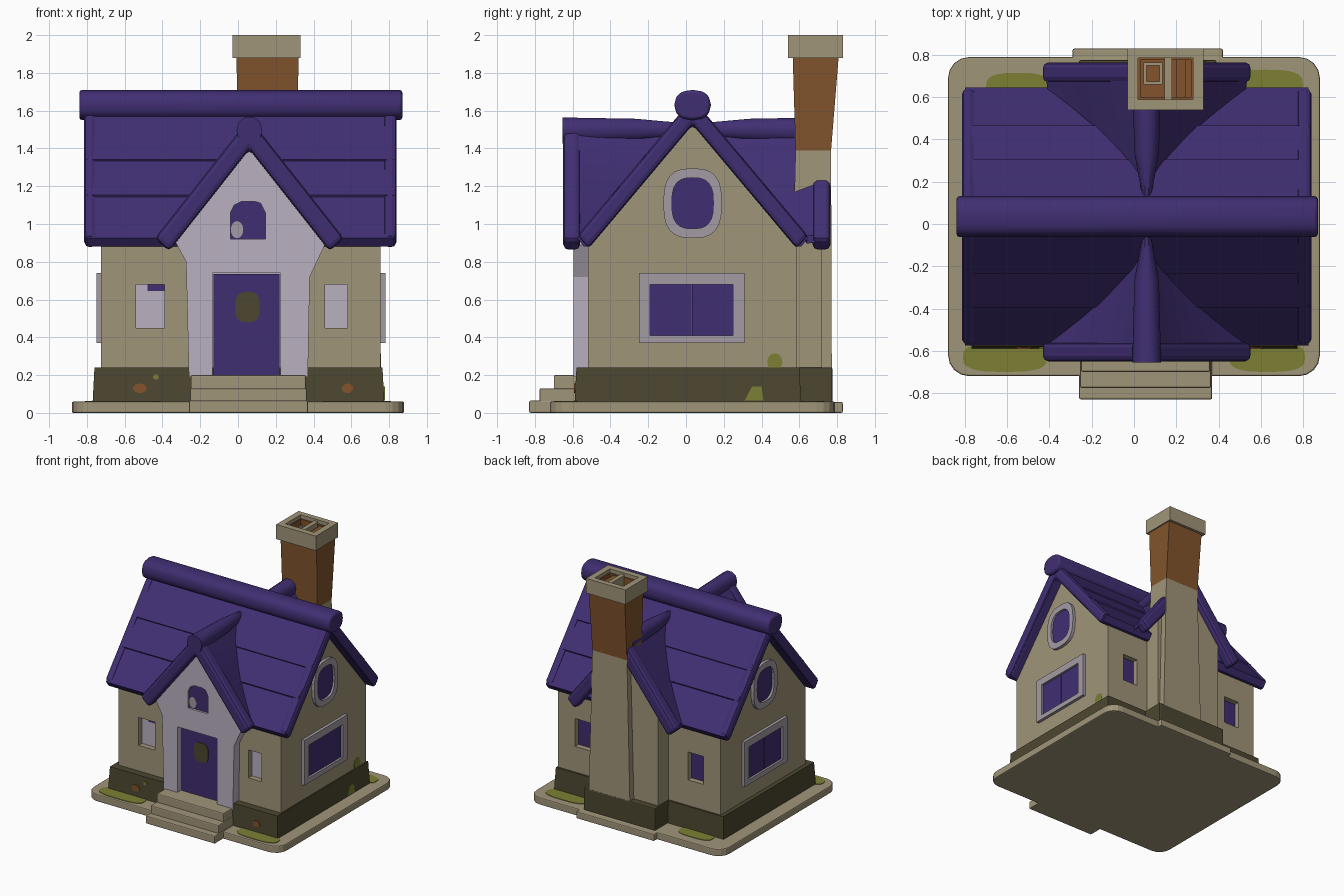
import bpy, bmesh, math
from mathutils import Vector

if "Cube" in bpy.data.objects:
    bpy.data.objects.remove(bpy.data.objects["Cube"])


def material(name, *rgb):
    m = bpy.data.materials.new(name)
    lin = [((c / 255 + 0.055) / 1.055) ** 2.4 for c in rgb]
    m.diffuse_color = (*lin, 1)
    m.use_nodes = True
    m.node_tree.nodes["Principled BSDF"].inputs["Base Color"].default_value = m.diffuse_color
    return m


PURPLE = material("purple", 64, 46, 114)
TAN = material("tan stone", 160, 149, 121)
LILAC = material("pale lilac", 186, 177, 192)
GREY = material("lilac grey", 164, 155, 164)
BRICK = material("brick brown", 130, 84, 44)
DARK = material("dark olive", 76, 71, 48)
MOSS = material("moss green", 124, 128, 52)


def place(axis, a, u, v):
    return {"x": (a, u, v), "y": (u, a, v), "z": (u, v, a)}[axis]


def skin(name, loops, mat, ring=False, bevel=0.0):
    """Solid through successive vertex loops; ring joins last loop to first."""
    bm = bmesh.new()
    rows = [[bm.verts.new(p) for p in lp] for lp in loops]
    n = len(rows[0])
    pairs = list(zip(rows, rows[1:])) + ([(rows[-1], rows[0])] if ring else [])
    for r, s in pairs:
        for i in range(n):
            j = (i + 1) % n
            bm.faces.new((r[i], r[j], s[j], s[i]))
    if not ring:
        bm.faces.new(rows[0])
        bm.faces.new(rows[-1])
    bmesh.ops.recalc_face_normals(bm, faces=bm.faces)
    me = bpy.data.meshes.new(name)
    bm.to_mesh(me)
    bm.free()
    me.materials.append(mat)
    ob = bpy.data.objects.new(name, me)
    bpy.context.collection.objects.link(ob)
    if bevel:
        b = ob.modifiers.new("soft edges", "BEVEL")
        b.width, b.segments = bevel, 2
    return ob


def prism(name, pts, axis, a, b, mat, bevel=0.0):
    return skin(name, [[place(axis, k, *p) for p in pts] for k in (a, b)], mat, bevel=bevel)


def frame(name, outer, inner, axis, a, b, mat):
    loops = [(outer, a), (outer, b), (inner, b), (inner, a)]
    return skin(name, [[place(axis, k, *p) for p in l] for l, k in loops], mat, ring=True)


def rect(u0, u1, v0, v1):
    return [(u0, v0), (u1, v0), (u1, v1), (u0, v1)]


def box(name, x0, x1, y0, y1, z0, z1, mat, bevel=0.0):
    return prism(name, rect(x0, x1, y0, y1), "z", z0, z1, mat, bevel)


def oval(u, v, ru, rv, power=2.0, n=24):
    out = []
    for i in range(n):
        c, s = math.cos(math.tau * i / n), math.sin(math.tau * i / n)
        out.append((u + ru * math.copysign(abs(c) ** (2 / power), c),
                    v + rv * math.copysign(abs(s) ** (2 / power), s)))
    return out


def rounded(u0, u1, v0, v1, r):
    out = []
    for k, (u, v) in enumerate(rect(u0 + r, u1 - r, v0 + r, v1 - r)):
        for i in range(5):
            a = math.pi + math.pi / 2 * (k + i / 4)
            out.append((u + r * math.cos(a), v + r * math.sin(a)))
    return out


def cut(ob, cutter):
    m = ob.modifiers.new("cut", "BOOLEAN")
    m.operation, m.object = "DIFFERENCE", cutter
    bpy.context.view_layer.objects.active = ob
    bpy.ops.object.modifier_apply(modifier=m.name)


def chevron(c, half, apex, slope, thick, foot):
    f = half - foot
    zi = apex - slope * f - thick
    return [(c - half, apex - slope * half), (c, apex), (c + half, apex - slope * half),
            (c + f, zi), (c, apex - thick), (c - f, zi)]


CY, CX = 0.035, 0.06          # main ridge line, cross-gable line
MID = 0.015                   # middle of the house in x

# Ground slab, steps, foundation
prism("ground_slab", rounded(-0.88, 0.88, -0.72, 0.79, 0.1), "z", 0, 0.06, TAN, 0.008)
box("rear_slab", -0.29, 0.42, 0.6, 0.83, 0, 0.058, TAN, 0.008)
for i, (y, z) in enumerate([(-0.83, 0.065), (-0.775, 0.13), (-0.70, 0.2)]):
    box(f"step_{i}", -0.26 + 0.005 * i, 0.37 - 0.005 * i, y, -0.5, 0, z, TAN, 0.008)
base = skin("foundation", [[(*p, z) for p in rect(-0.77 + e, 0.775 - e, -0.59 + e, 0.61 - e)]
                           for z, e in ((0.05, 0), (0.24, 0.01))], DARK)
box("rear_foundation", -0.26, 0.39, 0.5, 0.775, 0.05, 0.24, DARK, 0.008)

# Main walls with both gable ends
walls = prism("main_walls", [(-0.52, 0.2), (0.585, 0.2), (0.585, 0.9), (CY, 1.56), (-0.52, 0.9)],
              "x", MID - 0.74, MID + 0.74, TAN)
gable = [(-0.26, 0.19), (0.37, 0.19), (0.38, 0.72), (0.46, 0.89), (CX, 1.46), (-0.34, 0.92), (-0.275, 0.8)]
porch = prism("porch_wall", gable, "y", -0.595, -0.45, LILAC)
prism("rear_gable_wall", [(-0.25, 0.19), (0.36, 0.19), (0.36, 1.03), (CX, 1.44), (-0.25, 1.02)],
      "y", 0.5, 0.72, TAN)

# Door opening, attic window opening, small window openings
arch = [(-0.04, 0.92), (0.145, 0.92), (0.145, 1.06), (0.12, 1.11), (0.085, 1.12), (0.02, 1.12), (-0.02, 1.1), (-0.04, 1.06)]
cutters = []
door_cut = box("door_cutter", -0.135, 0.225, -0.7, -0.54, 0.19, 0.74, TAN)
attic_cut = prism("attic_cutter", arch, "y", -0.7, -0.57, TAN)
cut(porch, door_cut)
cut(base, door_cut)
cut(porch, attic_cut)
cutters += [door_cut, attic_cut]
SMALL = [("front_left", -0.54, -0.39, -0.52, 1, LILAC), ("front_right", 0.46, 0.58, -0.52, 1, LILAC),
         ("back_left", 0.46, 0.6, 0.585, -1, PURPLE), ("back_right", -0.57, -0.43, 0.585, -1, PURPLE)]
for label, x0, x1, y, s, mat in SMALL:
    c = box("window_cutter", x0, x1, *sorted((y - s * 0.1, y + s * 0.05)), 0.45, 0.68, TAN)
    cut(walls, c)
    cutters.append(c)
    box(f"{label}_window_pane", x0, x1, *sorted((y + s * 0.045, y + s * 0.053)), 0.45, 0.68, mat)
box("front_left_window_glass", -0.48, -0.39, -0.478, -0.47, 0.645, 0.68, PURPLE)
for c in cutters:
    bpy.data.objects.remove(c)

# Door and attic pane
box("door", -0.13, 0.22, -0.548, -0.538, 0.2, 0.735, PURPLE)
prism("door_window", oval(0.05, 0.56, 0.065, 0.08, 3), "y", -0.553, -0.546, DARK)
prism("attic_pane", arch, "y", -0.578, -0.569, PURPLE)
prism("attic_pane_patch", oval(-0.005, 0.97, 0.033, 0.045), "y", -0.581, -0.577, GREY)

# Side windows, same on both ends
for side, s in (("left", -1), ("right", 1)):
    x = lambda d: MID + s * d
    frame(f"{side}_window_frame", rect(-0.25, 0.31, 0.37, 0.74), rect(-0.19, 0.25, 0.41, 0.68),
          "x", x(0.73), x(0.765), GREY)
    for y0, y1 in ((-0.19, 0.028), (0.032, 0.25)):
        prism(f"{side}_window_pane", rect(y0, y1, 0.41, 0.68), "x", x(0.739), x(0.748), PURPLE)
    frame(f"{side}_oval_frame", oval(CY, 1.11, 0.155, 0.185, 2.8), oval(CY, 1.11, 0.11, 0.135, 2.8),
          "x", x(0.73), x(0.765), GREY)
    prism(f"{side}_oval_pane", oval(CY, 1.11, 0.112, 0.137, 2.8), "x", x(0.739), x(0.748), PURPLE)


# Main roof with overlapping courses
def roof_z(d):
    return 1.645 - 1.18 * d


half = [(0.61, 0.925), (0.425, roof_z(0.425)), (0.43, roof_z(0.43) + 0.016),
        (0.265, roof_z(0.265)), (0.27, roof_z(0.27) + 0.014)]
under = [(0.575, 0.88), (0.545, 0.88)]
profile = ([(CY - d, z) for d, z in half] + [(CY, 1.645)] + [(CY + d, z) for d, z in reversed(half)]
           + [(CY + d, z) for d, z in under] + [(CY, 1.525)] + [(CY - d, z) for d, z in reversed(under)])
prism("main_roof", profile, "x", -0.80, 0.825, PURPLE)
for x0, x1 in ((-0.815, -0.75), (0.77, 0.84)):
    prism("roof_edge", chevron(CY, 0.612, 1.665, 1.19, 0.14, 0.06), "x", x0, x1, PURPLE, 0.025)
ridges = [prism("main_ridge", oval(CY, 1.63, 0.097, 0.08, 2.5, 12), "x", -0.84, 0.87, PURPLE, 0.015)]

# Cross gables: rake boards, tapering ridge, slopes sweeping back to a curved valley
for side, face, inner in (("front", -0.65, -0.56), ("rear", 0.765, 0.67)):
    s = -1 if side == "front" else 1
    prism(f"{side}_gable_rake", chevron(CX, 0.5, 1.56, 1.27, 0.165, 0.075), "y", face, inner, PURPLE, 0.025)
    tip = [(oval(CX, 1.495, 0.068, 0.072, 2.3, 10), -0.655 if s < 0 else 0.7),
           (oval(CX, 1.50, 0.058, 0.06, 2, 10), CY + s * 0.3),
           (oval(CX, 1.50, 0.02, 0.04, 2, 10), CY + s * 0.09)]
    ridges.append(skin(f"{side}_gable_ridge", [[place("y", y, *p) for p in o] for o, y in tip], PURPLE))
    edge, valley = [], []
    for i in range(-8, 9):
        t = abs(i) / 8
        sg = -1 if i < 0 else 1
        edge.append(Vector((CX + sg * 0.48 * t, inner + s * 0.05, 1.553 - 1.27 * 0.48 * t)))
        d = 0.12 + 0.485 * t
        valley.append(Vector((CX + sg * 0.47 * t ** 1.42, CY + s * d, roof_z(d) + 0.006)))
    low = Vector((0, 0, -0.04))
    skin(f"{side}_gable_slopes", [r + [p + low for p in reversed(r)] for r in (edge, valley)], PURPLE)
for ob in ridges:
    bpy.ops.object.select_all(action="DESELECT")
    ob.select_set(True)
    bpy.context.view_layer.objects.active = ob
    bpy.ops.object.shade_smooth_by_angle(angle=math.radians(40))

# Chimney: stone shaft, flaring brick stack, hollow cap with lining, divider and flue
skin("chimney_shaft", [[(*p, z) for p in r] for r, z in
     ((rect(-0.03, 0.345, 0.55, 0.772), 0.2), (rect(0.0, 0.315, 0.58, 0.768), 1.39))], TAN)
skin("chimney_brick", [[(*p, z) for p in r] for r, z in
     ((rect(0.0, 0.315, 0.58, 0.768), 1.39), (rect(-0.008, 0.32, 0.565, 0.808), 1.885))], BRICK)
frame("chimney_cap", rect(-0.03, 0.33, 0.54, 0.83), rect(0.02, 0.28, 0.59, 0.785), "z", 1.88, 2.0, TAN)
frame("chimney_lining", rect(0.015, 0.285, 0.585, 0.79), rect(0.03, 0.27, 0.6, 0.775), "z", 1.88, 1.97, BRICK)
box("chimney_divider", 0.145, 0.18, 0.59, 0.785, 1.88, 1.985, TAN)
box("chimney_brick_rib", 0.2, 0.245, 0.59, 0.785, 1.88, 1.96, BRICK)
frame("chimney_flue", rect(0.045, 0.135, 0.66, 0.765), rect(0.06, 0.12, 0.675, 0.75), "z", 1.88, 1.93, TAN)

# Moss on the slab and walls, exposed brick on the foundation
for x, y, rx, ry in ((-0.61, -0.63, 0.2, 0.07), (0.63, -0.63, 0.18, 0.07),
                     (-0.55, 0.65, 0.15, 0.065), (0.62, 0.66, 0.18, 0.07)):
    prism("slab_moss", oval(x, y, rx, ry, 3), "z", 0.058, 0.064, MOSS)
for x, r in ((-0.52, 0.036), (0.58, 0.03)):
    prism("exposed_brick", oval(x, 0.13, r, 0.025), "y", -0.592, -0.583, BRICK)
prism("foundation_moss_spot", oval(-0.435, 0.19, 0.015, 0.015, 2, 10), "y", -0.588, -0.58, MOSS)
prism("wall_moss", oval(0.47, 0.27, 0.04, 0.045), "x", 0.753, 0.758, MOSS)
prism("foundation_moss", [(0.31, 0.065), (0.41, 0.065), (0.40, 0.14), (0.35, 0.14)], "x", 0.768, 0.777, MOSS)
